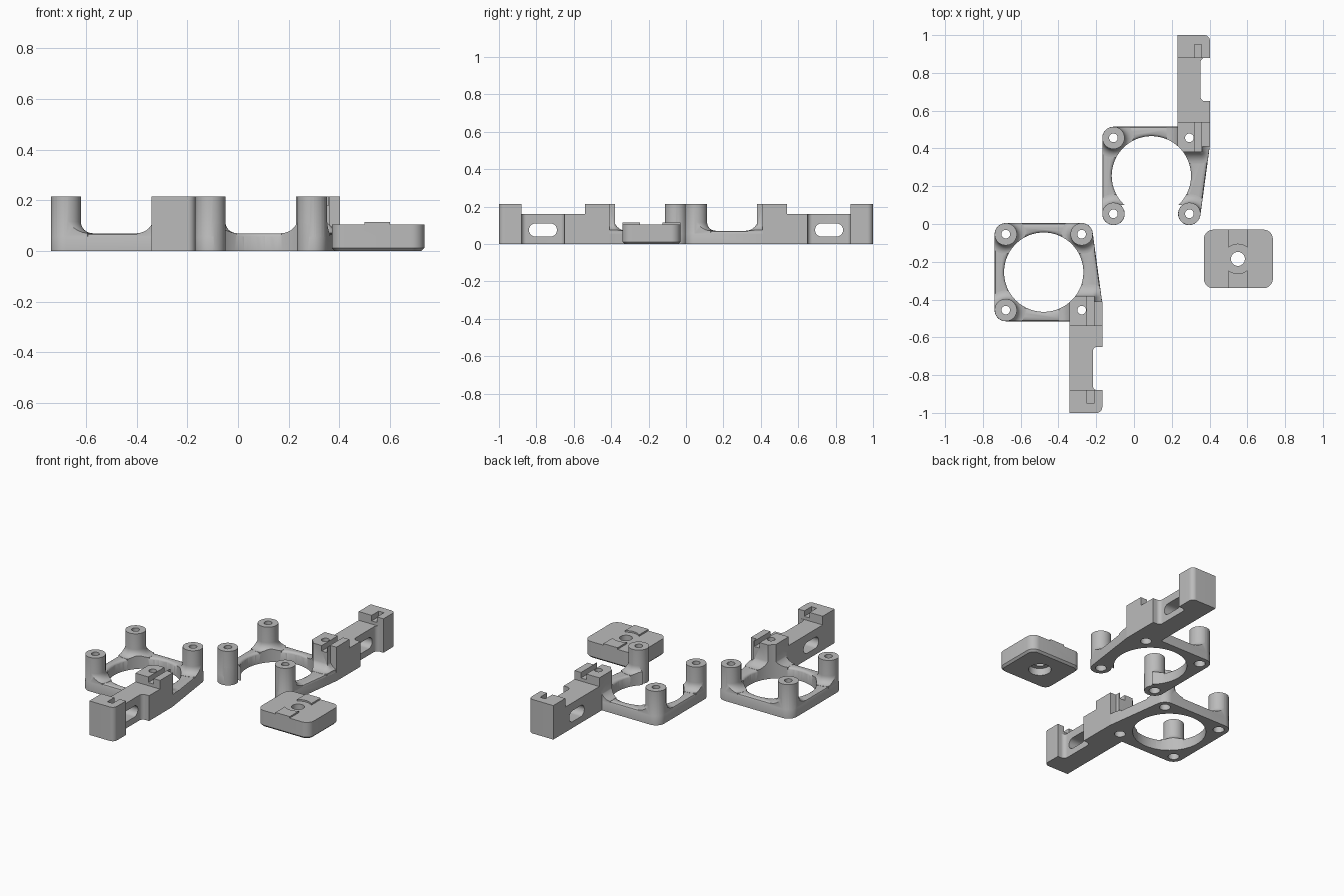
import bpy, bmesh, math
from mathutils import Matrix, Vector
from mathutils.geometry import convex_hull_2d

if "Cube" in bpy.data.objects:
    bpy.data.objects.remove(bpy.data.objects["Cube"])

grey = bpy.data.materials.new("plain grey")
grey.use_nodes = True
grey.diffuse_color = (0.5, 0.5, 0.5, 1)
grey.node_tree.nodes["Principled BSDF"].inputs["Base Color"].default_value = (0.5, 0.5, 0.5, 1)

BASE, TOP, POST, REACH, HOLE = 0.07, 0.215, 0.059, 0.201, 0.21
CORNERS = [(sx * REACH, sy * REACH) for sx in (-1, 1) for sy in (-1, 1)]


def rounded(x0, x1, y0, y1, r, n=10):
    """Outline of a rectangle with round corners."""
    pts = []
    centres = ((x1 - r, y1 - r), (x0 + r, y1 - r), (x0 + r, y0 + r), (x1 - r, y0 + r))
    for k, (cx, cy) in enumerate(centres):
        for i in range(n + 1):
            a = math.pi / 2 * (k + i / n)
            pts.append((cx + r * math.cos(a), cy + r * math.sin(a)))
    return pts


def circle(x, y, r, n=64):
    return [(x + r * math.cos(math.tau * i / n), y + r * math.sin(math.tau * i / n)) for i in range(n)]


def outline(inset):
    """Footprint of the frame: round corners, one slanted side."""
    pts = [p for x, y in CORNERS for p in circle(x, y, POST - inset, 48)]
    pts += [(0.309 - inset, -0.155), (0.309 - inset, inset - REACH - POST)]
    return [pts[i] for i in convex_hull_2d([Vector(p) for p in pts])]


def loft(name, sections, along_x=False):
    """Solid through a stack of outlines, given as (outline, height)."""
    bm = bmesh.new()
    rings = []
    for pts, h in sections:
        rings.append([bm.verts.new((h, a, b) if along_x else (a, b, h)) for a, b in pts])
    n = len(rings[0])
    for lo, hi in zip(rings, rings[1:]):
        for i in range(n):
            bm.faces.new((lo[i], lo[(i + 1) % n], hi[(i + 1) % n], hi[i]))
    bm.faces.new(rings[0][::-1])
    bm.faces.new(rings[-1])
    bmesh.ops.recalc_face_normals(bm, faces=bm.faces)
    mesh = bpy.data.meshes.new(name)
    bm.to_mesh(mesh)
    bm.free()
    mesh.materials.append(grey)
    obj = bpy.data.objects.new(name, mesh)
    bpy.context.collection.objects.link(obj)
    return obj


def prism(pts, lo=-0.1, hi=0.3, along_x=False, name="cutter"):
    return loft(name, [(pts, lo), (pts, hi)], along_x)


def box(x0, x1, y0, y1, z0=-0.1, z1=0.3):
    return prism([(x0, y0), (x1, y0), (x1, y1), (x0, y1)], z0, z1)


def combine(obj, other, op="DIFFERENCE"):
    mod = obj.modifiers.new("combine", "BOOLEAN")
    mod.operation, mod.solver, mod.object = op, "EXACT", other
    bpy.context.view_layer.objects.active = obj
    bpy.ops.object.modifier_apply(modifier=mod.name)
    bpy.data.objects.remove(other)


def smooth(obj):
    bpy.ops.object.select_all(action="DESELECT")
    obj.select_set(True)
    bpy.context.view_layer.objects.active = obj
    bpy.ops.object.shade_smooth_by_angle(angle=math.radians(32))


def flared(x0, x1, y0, y1, r, flare, top):
    """Upright column whose foot sweeps out into the base, trimmed to the footprint."""
    sections = [(rounded(x0 - flare, x1 + flare, y0 - flare, y1 + flare, r + flare), BASE - 0.03)]
    for i in range(9):
        a = math.pi / 2 * i / 8
        d = flare * (1 - math.sin(a))
        z = BASE + 0.001 + flare * (1 - math.cos(a))
        sections.append((rounded(x0 - d, x1 + d, y0 - d, y1 + d, r + d), z))
    sections.append((rounded(x0, x1, y0, y1, r), top))
    column = loft("column", sections)
    combine(column, prism(outline(0.0006)), "INTERSECT")
    return column


def make_arm():
    """Clamp arm with end block, slot and side notch."""
    side = [(-0.745, 0), (-0.745, TOP), (-0.625, TOP), (-0.625, 0.16),
            (-0.285, 0.16), (-0.285, TOP), (-0.125, TOP), (-0.125, 0)]
    arm = prism(side, 0.137, 0.35, True, "arm")
    combine(arm, prism(rounded(-0.1, 0.31, -0.745, 0.2, 0.03)), "INTERSECT")
    combine(arm, prism(rounded(0.26, 0.5, -0.625, -0.395, 0.025)))
    combine(arm, box(0.27, 0.4, -0.155, 0))
    combine(arm, prism(rounded(-0.585, -0.435, 0.04, 0.11, 0.0349), 0, 0.5, True))
    return arm


def make_bracket(name, open_side):
    # Base with softened outer and inner top rims
    frame = loft(name, [(outline(0), 0), (outline(0), 0.056), (outline(0.004), 0.066),
                        (outline(0.013), BASE)])
    rim = [(HOLE - 0.004, -0.1), (HOLE - 0.004, 0.052), (0.214, 0.065), (0.223, 0.0705), (0.223, 0.1)]
    combine(frame, loft("rim_cutter", [(circle(0, 0, r, 96), z) for r, z in rim]))

    # Three posts, the block foot and the arm
    for x, y in CORNERS[:2] + CORNERS[3:]:
        combine(frame, flared(x - POST, x + POST, y - POST, y + POST, POST - 0.0005, 0.045, TOP), "UNION")
    combine(frame, flared(0.145, 0.262, -0.28, -0.13, 0.004, 0.065, 0.2), "UNION")
    combine(frame, make_arm(), "UNION")

    # Open side leaves the two end posts round
    if open_side:
        gap = box(-0.2, 0.2, 0.155, 0.4)
        for x in (-REACH, REACH):
            combine(gap, prism(circle(x, REACH, POST + 0.0007), -0.2, 0.4))
        combine(frame, gap)

    # Central opening, screw holes and grooves
    combine(frame, prism(circle(0, 0, HOLE, 96)))
    for x, y in CORNERS:
        combine(frame, loft("screw_cutter", [(circle(x, y, r, 24), z) for r, z in
                            ((0.032, -0.1), (0.032, 0.04), (0.023, 0.041), (0.023, 0.3))]))
    for y0, y1 in ((-0.695, -0.615), (-0.3, -0.1)):
        combine(frame, box(0.228, 0.265, y0, y1, 0.18, 0.3))
    return frame


# Closed bracket, and its mirrored partner with one open side
closed = make_bracket("closed_bracket", False)
closed.data.transform(Matrix.Translation((-0.478, -0.255, 0)))
partner = make_bracket("open_bracket", True)
partner.data.transform(Matrix.Translation((0.092, 0.255, 0)) @ Matrix.Diagonal((1, -1, 1, 1)))
partner.data.flip_normals()

# Clamp plate with raised key, screw hole and recess beneath
X0, X1, Y0, Y1, CX, CY = 0.37, 0.735, -0.34, -0.03, 0.55, -0.185
edge = 0.012
plate = loft("clamp_plate", [
    (rounded(X0 + edge, X1 - edge, Y0 + edge, Y1 - edge, 0.05 - edge), 0),
    (rounded(X0, X1, Y0, Y1, 0.05), edge),
    (rounded(X0, X1, Y0, Y1, 0.05), 0.105)])
key = box(0.5, 0.6, Y0, Y1, 0.08, 0.115)
combine(key, prism(circle(CX, CY, 0.078)))
combine(plate, key, "UNION")
combine(plate, prism(circle(CX, CY, 0.037, 40)))
combine(plate, prism(circle(CX, CY, 0.065, 40), -0.1, 0.045))

for part in (closed, partner, plate):
    smooth(part)
